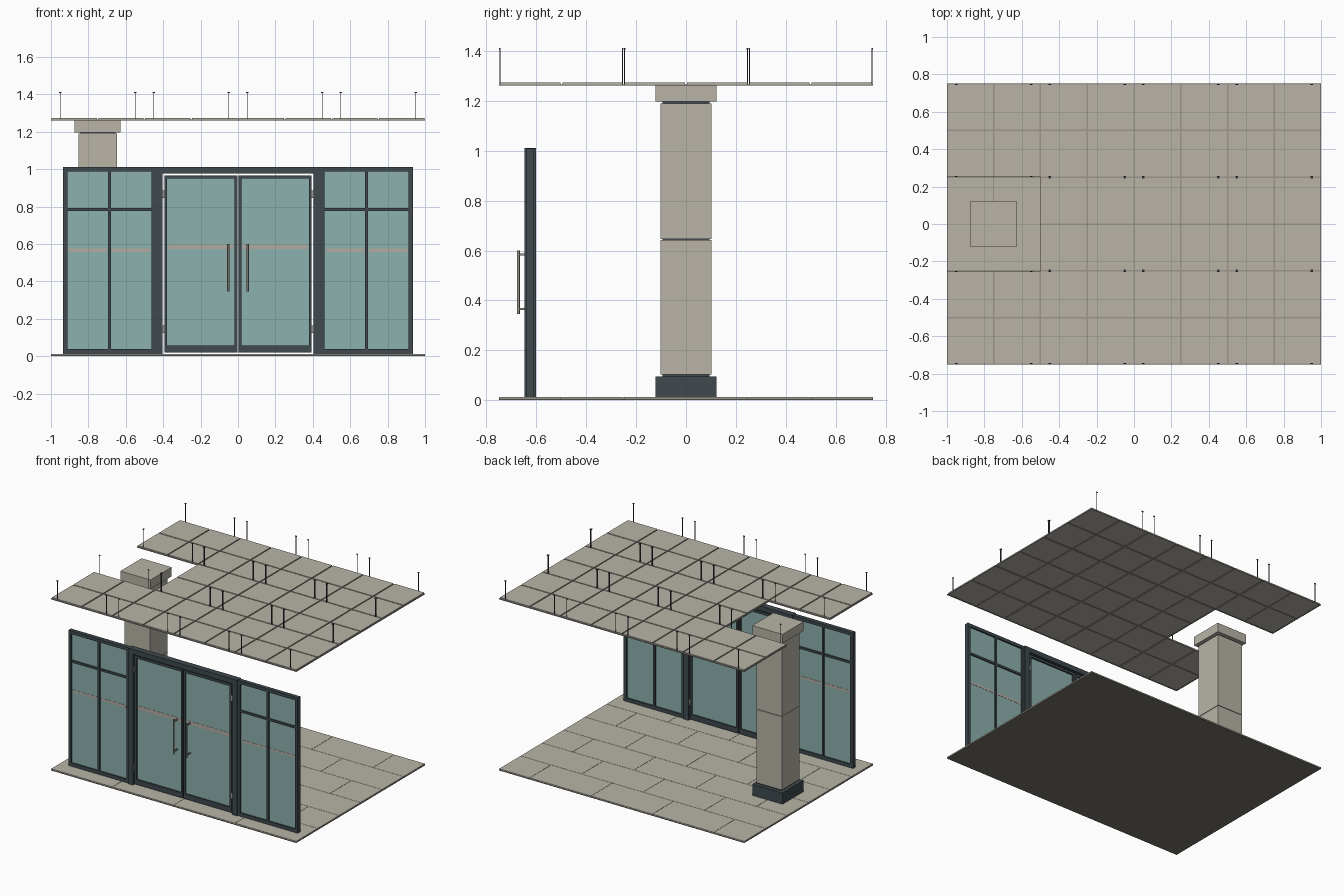
import bpy
import bmesh
from mathutils import Matrix, Vector

old = bpy.data.objects.get("Cube")
if old:
    bpy.data.objects.remove(old, do_unlink=True)


def material(name, r, g, b):
    m = bpy.data.materials.new(name)
    m.use_nodes = True
    m.diffuse_color = (r, g, b, 1)
    m.node_tree.nodes["Principled BSDF"].inputs["Base Color"].default_value = (r, g, b, 1)
    return m


STONE = material("warm stone", 0.48, 0.455, 0.39)
FRAME = material("dark slate metal", 0.05, 0.067, 0.077)
GLASS = material("teal glass", 0.262, 0.44, 0.418)
FROST = material("frosted band", 0.45, 0.41, 0.36)
GROUT = material("dark grout", 0.18, 0.175, 0.15)
STEEL = material("brushed steel", 0.33, 0.30, 0.27)


def build(name, mat, boxes):
    """One object made of boxes, each given as (x range, y range, z range)."""
    bm = bmesh.new()
    for ranges in boxes:
        lo, hi = (Vector(c) for c in zip(*ranges))
        size = hi - lo
        bmesh.ops.create_cube(bm, size=1, matrix=Matrix.Translation((lo + hi) / 2)
                              @ Matrix.Diagonal((*size, 1)))
    mesh = bpy.data.meshes.new(name)
    bm.to_mesh(mesh)
    bm.free()
    mesh.materials.append(mat)
    obj = bpy.data.objects.new(name, mesh)
    bpy.context.collection.objects.link(obj)
    return obj


def around(c, width):
    return (c - width / 2, c + width / 2)


def mirrored(boxes):
    return boxes + [((-x[1], -x[0]), y, z) for x, y, z in boxes]


def border(x, y, z, side, top, bottom):
    """Four bars around a rectangular opening."""
    inner = (z[0] + bottom, z[1] - top)
    return [((x[0], x[0] + side), y, z), ((x[1] - side, x[1]), y, z),
            ((x[0] + side, x[1] - side), y, (z[0], inner[0])),
            ((x[0] + side, x[1] - side), y, (inner[1], z[1]))]


# Floor: slab with staggered tiles
FLOOR = 0.012
build("floor_slab", GROUT, [((-1, 1), (-0.75, 0.75), (0, 0.006))])
tiles = []
for row in range(6):
    y = -0.75 + row * 0.25
    x = -1 - 0.25 * (row % 2)
    while x < 1:
        tiles.append(((max(x, -1) + 0.001, min(x + 0.5, 1) - 0.001),
                      (y + 0.001, y + 0.249), (0.006, FLOOR)))
        x += 0.5
build("floor_tiles", STONE, tiles)

# Column: plinth, recessed core, two cladding panels and capital
CX = -0.75


def column_block(width, z0, z1):
    return (around(CX, width), around(0, width), (z0, z1))


build("column_plinth", FRAME, [column_block(0.246, FLOOR, 0.095)])
build("column_core", FRAME, [column_block(0.19, 0.095, 1.2)])
build("column_cladding", STONE, [column_block(0.206, 0.103, 0.643),
                                 column_block(0.206, 0.647, 1.19)])
build("column_capital", STONE, [column_block(0.246, 1.197, 1.264)])

# Side windows: frame, mullion, transom, glass and frosted bands
Y = -0.625
wing_y = around(Y, 0.03)
wing = border((0.44, 0.935), wing_y, (FLOOR, 1.01), 0.023, 0.023, 0.025)
wing.append((around(0.688, 0.016), wing_y, (0.03, 0.99)))
wing.append(((0.46, 0.915), around(Y, 0.026), around(0.785, 0.016)))
build("window_frames", FRAME, mirrored(wing))
build("window_glass", GLASS, mirrored([((0.455, 0.92), around(Y, 0.008), (0.03, 0.995))]))
build("window_bands", FROST, mirrored([((0.47, 0.675), around(Y, 0.011), around(0.566, 0.017)),
                                       ((0.701, 0.905), around(Y, 0.011), around(0.566, 0.017))]))

# Door surround
portal_y = around(Y, 0.046)
build("door_surround", FRAME, mirrored([((0.403, 0.445), portal_y, (FLOOR, 1.012))])
      + [((-0.403, 0.403), portal_y, (0.976, 1.012))])

# Double doors
door_y = around(Y, 0.03)
build("door_frames", FRAME, mirrored(
    border((0.004, 0.394), door_y, (0.02, 0.967), 0.014, 0.018, 0.037)))
build("door_glass", GLASS, mirrored([((0.014, 0.384), around(Y, 0.008), (0.05, 0.955))]))
build("door_bands", FROST, mirrored([((0.024, 0.372), around(Y, 0.011), around(0.585, 0.026))]))
build("door_hinges", STEEL, mirrored(
    [(around(0.3985, 0.011), around(Y, 0.034), around(z, 0.04)) for z in (0.145, 0.865)]))

# Pull handles: round bars on two stand-offs
handle = [(around(0.052, 0.008), (-0.67, -0.627), around(z, 0.008)) for z in (0.365, 0.585)]
build("handle_standoffs", STEEL, mirrored(handle))
for side, x in (("left", 0.052), ("right", -0.052)):
    bpy.ops.mesh.primitive_cylinder_add(vertices=16, radius=0.0055, depth=0.255,
                                        location=(x, -0.672, 0.4725))
    bar = bpy.context.object
    bar.name = side + "_handle_bar"
    bar.data.materials.append(STEEL)
    bpy.ops.object.shade_smooth_by_angle()

# Suspended ceiling: square panels of four tiles, carriers and hangers
tiles, carriers, rods = [], [], []
for px in (-0.75, -0.25, 0.25, 0.75):
    for py in (-0.5, 0, 0.5):
        if px == CX and py == 0:
            continue  # opening around the column
        for sx in (-1, 1):
            for sy in (-1, 1):
                tiles.append((around(px + sx * 0.125, 0.242),
                              around(py + sy * 0.125, 0.242), (1.264, 1.274)))
                hx, hy = px + sx * 0.2, py + sy * 0.246
                rods.append((around(hx, 0.004), around(hy, 0.004), (1.262, 1.407)))
                rods.append((around(hx, 0.012), around(hy, 0.006), (1.406, 1.412)))
            carriers.append((around(px + sx * 0.246, 0.008), around(py, 0.5), (1.261, 1.266)))
            carriers.append((around(px, 0.5), around(py + sx * 0.246, 0.008), (1.261, 1.266)))
        carriers.append((around(px, 0.012), around(py, 0.49), (1.261, 1.266)))
        carriers.append((around(px, 0.49), around(py, 0.012), (1.261, 1.266)))
build("ceiling_tiles", STONE, tiles)
build("ceiling_carriers", STEEL, carriers)
build("ceiling_hangers", FRAME, rods)
